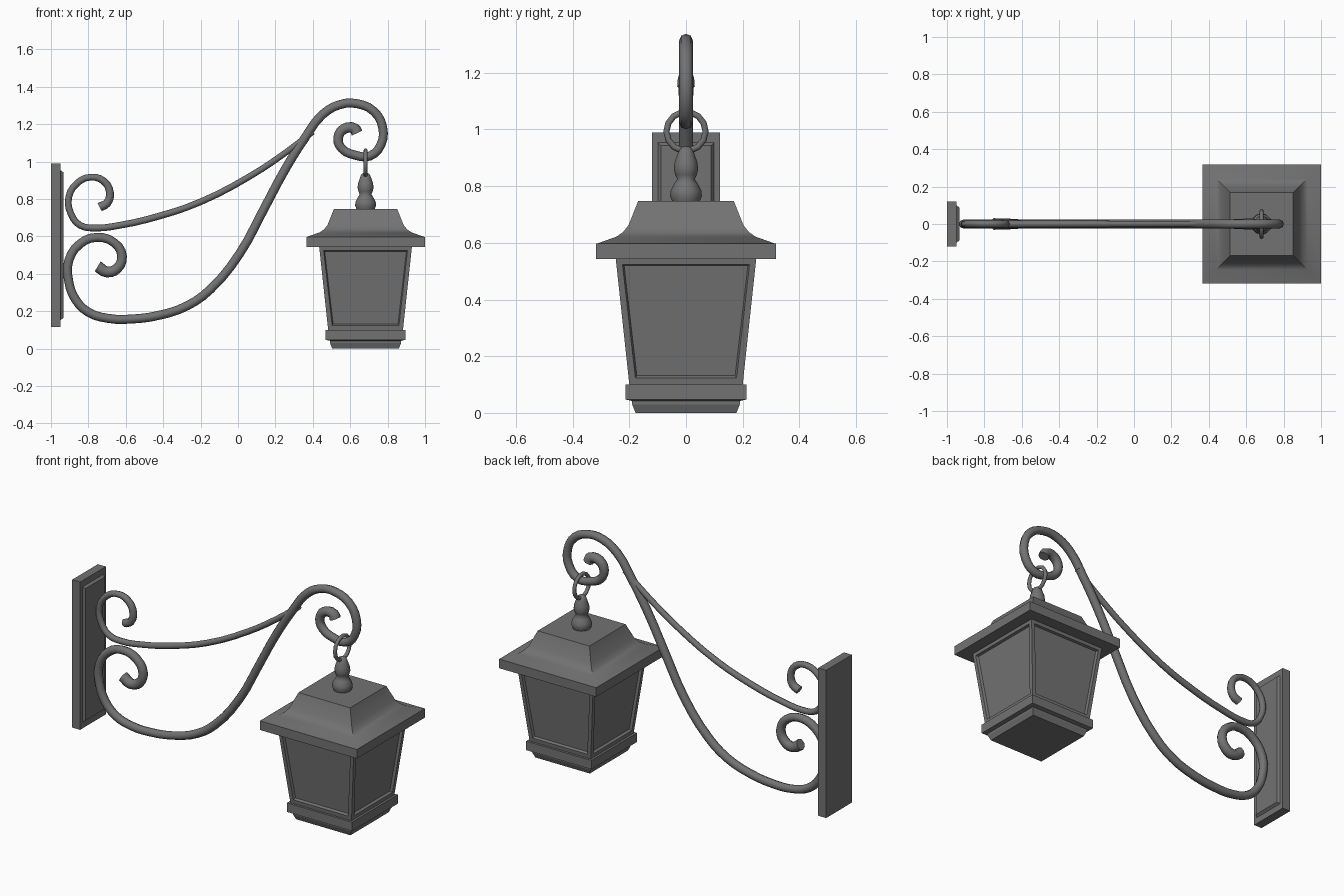
import bpy, bmesh, math

cube = bpy.data.objects.get("Cube")
if cube:
    bpy.data.objects.remove(cube, do_unlink=True)

LAMP_X = 0.682

iron = bpy.data.materials.new("dark_grey_iron")
iron.use_nodes = True
iron.diffuse_color = (0.17, 0.17, 0.17, 1)
iron.node_tree.nodes["Principled BSDF"].inputs["Base Color"].default_value = iron.diffuse_color


def finish(name, bm, smooth=None):
    """Turn a bmesh into a named object, optionally smooth shaded."""
    bmesh.ops.recalc_face_normals(bm, faces=bm.faces)
    mesh = bpy.data.meshes.new(name)
    bm.to_mesh(mesh)
    bm.free()
    mesh.materials.append(iron)
    obj = bpy.data.objects.new(name, mesh)
    bpy.context.collection.objects.link(obj)
    if smooth:
        bpy.ops.object.select_all(action='DESELECT')
        obj.select_set(True)
        bpy.context.view_layer.objects.active = obj
        bpy.ops.object.shade_smooth_by_angle(angle=math.radians(smooth))
    return obj


def stack(profile, sides, x=LAMP_X):
    """Loft (half width, height) rings into a closed solid; four sides give a square."""
    bm = bmesh.new()
    square = sides == 4
    grow = math.sqrt(2) if square else 1
    start = math.pi / 4 if square else 0
    rings = []
    for r, z in profile:
        angles = [start + math.tau * i / sides for i in range(sides)]
        rings.append([bm.verts.new((x + r * grow * math.cos(a), r * grow * math.sin(a), z))
                      for a in angles])
    for low, high in zip(rings, rings[1:]):
        for i in range(sides):
            j = (i + 1) % sides
            bm.faces.new((low[i], low[j], high[j], high[i]))
    bm.faces.new(rings[0][::-1])
    bm.faces.new(rings[-1])
    bmesh.ops.recalc_face_normals(bm, faces=bm.faces)
    return bm


def plate(name, x0, x1, half_y, z0, z1, slope=0.0):
    """Upright slab whose +x face may be smaller than its back."""
    bm = bmesh.new()
    bmesh.ops.create_cube(bm, size=1)
    for v in bm.verts:
        cut = slope if v.co.x > 0 else 0
        v.co = (x1 if v.co.x > 0 else x0,
                math.copysign(half_y - cut, v.co.y),
                z1 - cut if v.co.z > 0 else z0 + cut)
    return finish(name, bm)


def scroll(name, points, base, start_tip, end_tip):
    """Round bar through (x, z) points, swelling to the given radii at its tips."""
    data = bpy.data.curves.new(name, 'CURVE')
    data.dimensions = '3D'
    data.bevel_depth = 1
    data.bevel_resolution = 2
    data.resolution_u = 3
    data.use_fill_caps = True
    spline = data.splines.new('BEZIER')
    spline.bezier_points.add(len(points) - 1)
    last = len(points) - 1
    for i, (p, (x, z)) in enumerate(zip(spline.bezier_points, points)):
        p.co = (x, 0, z)
        p.handle_left_type = p.handle_right_type = 'AUTO'
        near_start, near_end = max(0, 1 - i / 4), max(0, 1 - (last - i) / 4)
        p.radius = base + (start_tip - base) * near_start + (end_tip - base) * near_end
    curve = bpy.data.objects.new(name + "_path", data)
    bpy.context.collection.objects.link(curve)
    bpy.context.view_layer.update()
    bm = bmesh.new()
    bm.from_mesh(curve.to_mesh())
    curve.to_mesh_clear()
    bpy.data.objects.remove(curve, do_unlink=True)
    bmesh.ops.remove_doubles(bm, verts=bm.verts, dist=0.0001)
    return finish(name, bm, 50)


# Wall plate with raised centre
plate("wall_plate", -1.0, -0.948, 0.12, 0.117, 0.99)
plate("wall_plate_panel", -0.95, -0.934, 0.1, 0.152, 0.955, 0.012)

# Main arm: lower scroll, sweep, and hook
scroll("main_arm", [
    (-.75, .44), (-.70, .41), (-.645, .43), (-.62, .495), (-.66, .565), (-.755, .595),
    (-.845, .56), (-.905, .47), (-.905, .36), (-.87, .265), (-.80, .195), (-.695, .162),
    (-.575, .158), (-.415, .18), (-.27, .23), (-.15, .315), (.01, .51), (.13, .73),
    (.25, .955), (.36, 1.13), (.45, 1.25), (.545, 1.305), (.635, 1.31), (.725, 1.27),
    (.773, 1.185), (.764, 1.09), (.705, 1.03), (.625, 1.035), (.555, 1.07),
    (.535, 1.125), (.567, 1.175), (.625, 1.175), (.636, 1.152)], 0.024, 0.031, 0.031)

# Upper brace with its scroll
scroll("upper_brace", [
    (-.74, .757), (-.70, .778), (-.685, .835), (-.717, .895), (-.786, .917), (-.86, .885),
    (-.905, .81), (-.893, .72), (-.845, .66), (-.765, .645), (-.63, .66), (-.417, .71),
    (-.20, .785), (.064, .922), (.25, 1.045), (.40, 1.16)], 0.018, 0.024, 0.016)

# Lantern base
finish("lantern_base", stack([(.178, 0), (.19, .03), (.19, .042), (.213, .047),
                              (.213, .1)], 4))

# Lantern body with recessed panels
body = stack([(.2, .1), (.248, .545)], 4)
sides = [f for f in body.faces if abs(f.normal.z) < 0.5]
bmesh.ops.inset_individual(body, faces=sides, thickness=0.032)
bmesh.ops.inset_individual(body, faces=sides, thickness=0.008, depth=-0.014)
finish("lantern_body", body)

# Eaves and flared roof
finish("lantern_eaves", stack([(.317, .543), (.317, .597)], 4))
finish("lantern_roof", stack([(.315, .597), (.245, .622), (.222, .638), (.203, .662),
                              (.169, .747)], 4), 40)

# Turned finial
finish("finial", stack([(.048, .745), (.056, .765), (.054, .785), (.042, .808), (.031, .825),
                        (.038, .84), (.043, .86), (.04, .885), (.031, .91),
                        (.023, .932), (.01, .94)], 12), 60)

# Hanging ring, standing across the hook
ring = bmesh.new()
loops = []
for i in range(14):
    a = math.tau * i / 14
    loop = []
    for j in range(8):
        b = math.tau * j / 8
        r = 0.069 + 0.011 * math.cos(b)
        loop.append(ring.verts.new((LAMP_X + 0.011 * math.sin(b), r * math.cos(a),
                                    0.993 + r * math.sin(a))))
    loops.append(loop)
for i in range(14):
    here, after = loops[i], loops[(i + 1) % 14]
    for j in range(8):
        k = (j + 1) % 8
        ring.faces.new((here[j], here[k], after[k], after[j]))
finish("hanging_ring", ring, 60)
